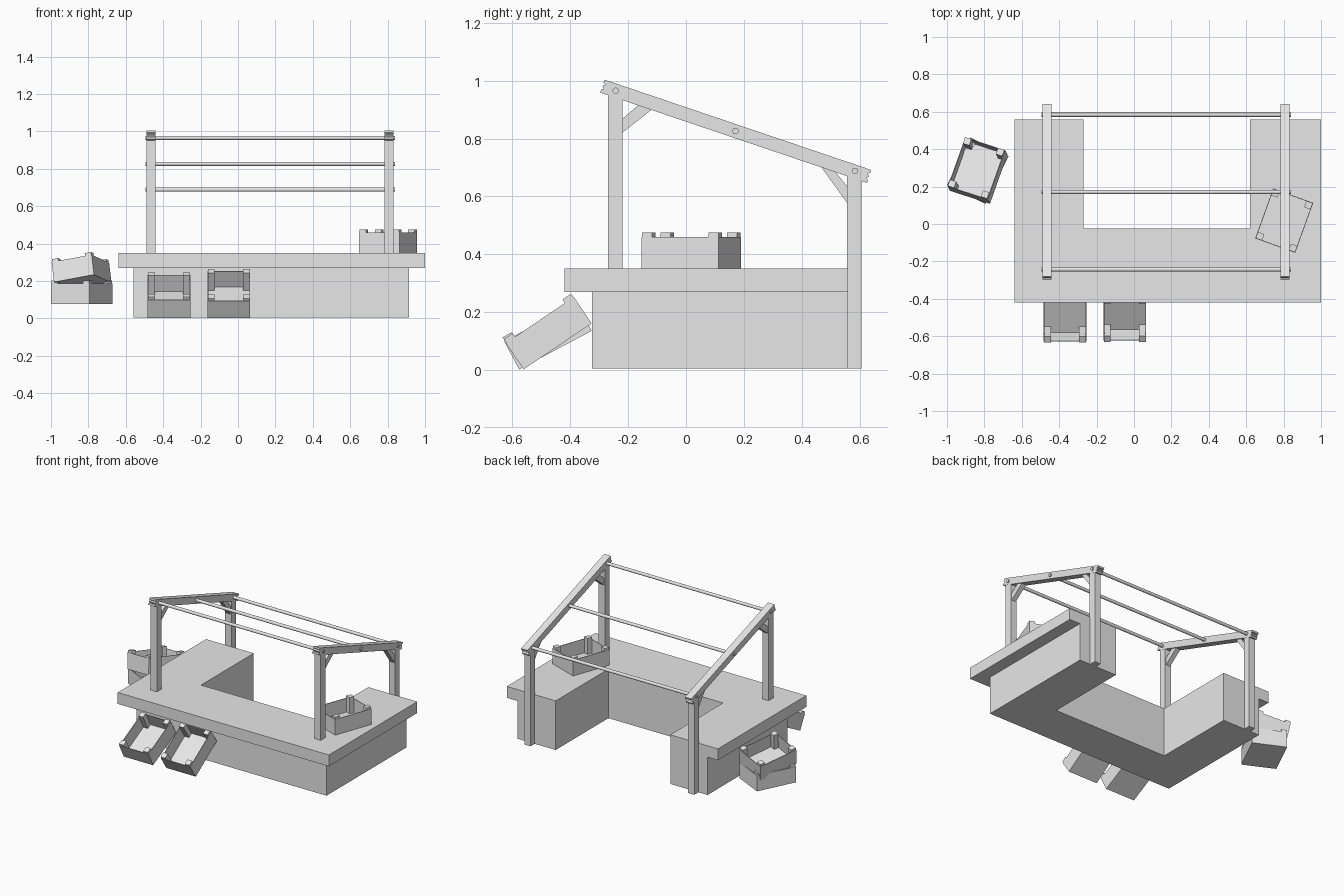
import bpy, bmesh, math
from mathutils import Matrix, Vector

if "Cube" in bpy.data.objects:
    bpy.data.objects.remove(bpy.data.objects["Cube"])

grey = bpy.data.materials.new("plain_grey")
grey.diffuse_color = (0.8, 0.8, 0.8, 1)
grey.use_nodes = True
grey.node_tree.nodes["Principled BSDF"].inputs["Base Color"].default_value = grey.diffuse_color


def finish(bm, name, matrix=None):
    bmesh.ops.recalc_face_normals(bm, faces=bm.faces)
    me = bpy.data.meshes.new(name)
    bm.to_mesh(me)
    bm.free()
    me.materials.append(grey)
    ob = bpy.data.objects.new(name, me)
    bpy.context.collection.objects.link(ob)
    if matrix is not None:
        ob.matrix_world = matrix
    return ob


def add_box(bm, x0, x1, y0, y1, z0, z1):
    m = Matrix.Translation(((x0 + x1) / 2, (y0 + y1) / 2, (z0 + z1) / 2))
    m = m @ Matrix.Diagonal((x1 - x0, y1 - y0, z1 - z0, 1))
    bmesh.ops.create_cube(bm, size=1, matrix=m)


def box(name, *b):
    bm = bmesh.new()
    add_box(bm, *b)
    return finish(bm, name)


def prism(name, pts, direction):
    """Extrude a closed outline of 3D points."""
    bm = bmesh.new()
    f = bm.faces.new([bm.verts.new(p) for p in pts])
    r = bmesh.ops.extrude_face_region(bm, geom=[f])
    vs = [v for v in r["geom"] if isinstance(v, bmesh.types.BMVert)]
    bmesh.ops.translate(bm, verts=vs, vec=direction)
    return finish(bm, name)


# U-shaped counter: base and overhanging top
def u_shape(name, x0, x1, y0, z0, z1):
    xi0, xi1, yi, yb = -0.27, 0.62, -0.025, 0.56
    pts = [(x0, y0), (x1, y0), (x1, yb), (xi1, yb),
           (xi1, yi), (xi0, yi), (xi0, yb), (x0, yb)]
    prism(name, [(x, y, z0) for x, y in pts], (0, 0, z1 - z0))


u_shape("counter_base", -0.56, 0.915, -0.325, 0.005, 0.27)
u_shape("counter_top", -0.64, 1.0, -0.42, 0.27, 0.35)

# Sloping beam outline with notched ends, in the y-z plane
beam_a, beam_b = Vector((-0.289, 0.981)), Vector((0.633, 0.669))
along = (beam_b - beam_a).normalized()
up = Vector((-along.y, along.x))
half = 0.0235
end = [(0, -1), (0, -0.55), (-0.008, -0.35), (0, 0), (-0.008, 0.35), (0, 0.55), (0, 1)]
beam = [beam_b + along * d + up * h * half for d, h in end]
beam += [beam_a - along * d + up * h * half for d, h in reversed(end)]

# Roof frame, one side at a time
for side, x in (("left", -0.465), ("right", 0.8075)):
    box("front_post_" + side, x - 0.024, x + 0.024, -0.27, -0.219, 0.35, 0.95)
    box("back_post_" + side, x - 0.024, x + 0.024, 0.556, 0.606, 0.005, 0.675)
    prism("roof_beam_" + side, [(x - 0.025, p.x, p.y) for p in beam], (0.05, 0, 0))
    braces = {
        "front_brace_": [(-0.22, 0.82), (-0.118, 0.9), (-0.165, 0.915), (-0.22, 0.868)],
        "back_brace_": [(0.557, 0.577), (0.557, 0.635), (0.512, 0.69), (0.464, 0.706)],
    }
    for name, pts in braces.items():
        prism(name + side, [(x - 0.017, y, z) for y, z in pts], (0.034, 0, 0))

# Cross rods through both beams
for i, (y, z) in enumerate(((-0.243, 0.965), (0.171, 0.826), (0.584, 0.688))):
    bm = bmesh.new()
    bmesh.ops.create_cone(bm, cap_ends=True, segments=16, radius1=0.011,
                          radius2=0.011, depth=1.335)
    rod = finish(bm, f"cross_rod_{i + 1}", Matrix.Translation((0.1725, y, z))
                 @ Matrix.Rotation(math.pi / 2, 4, "Y"))
    for p in rod.data.polygons:
        p.use_smooth = len(p.vertices) == 4
    for e in rod.data.edges:
        a, b = (rod.data.vertices[v].co.z for v in e.vertices)
        e.use_edge_sharp = abs(a - b) < 1e-5


# Open crate: floor, thin walls and four inner corner posts
def crate(name, loc, rx=0, ry=0, rz=0):
    w, l, h, t = 0.114, 0.142, 0.11, 0.004
    bm = bmesh.new()
    add_box(bm, -w, w, -l, l, 0, 0.012)
    for s in (-1, 1):
        add_box(bm, *sorted((s * w, s * (w - t))), -l, l, 0, h)
        add_box(bm, -w, w, *sorted((s * l, s * (l - t))), 0, h)
        for q in (-1, 1):
            add_box(bm, *sorted((s * (w - 0.002), s * (w - 0.038))),
                    *sorted((q * (l - 0.002), q * (l - 0.038))), 0.006, 0.125)
    m = Matrix.Translation(loc)
    for angle, axis in ((rz, "Z"), (ry, "Y"), (rx, "X")):
        m = m @ Matrix.Rotation(math.radians(angle), 4, axis)
    finish(bm, name, m)


crate("counter_crate", (0.803, 0.018, 0.35), rz=-19.8)
crate("stacked_crate_lower", (-0.835, 0.285, 0.077), rz=-26)
crate("stacked_crate_upper", (-0.83, 0.275, 0.192), rx=-9, ry=-10, rz=-18)
# Crates leaning on the counter front
for i, (x, a) in enumerate(((-0.369, 28), (-0.049, 34))):
    c, s = math.cos(math.radians(a)), math.sin(math.radians(a))
    crate(f"leaning_crate_{i + 1}", (x, -0.326 - 0.142 * c, 0.002 + 0.142 * s), rx=a)
